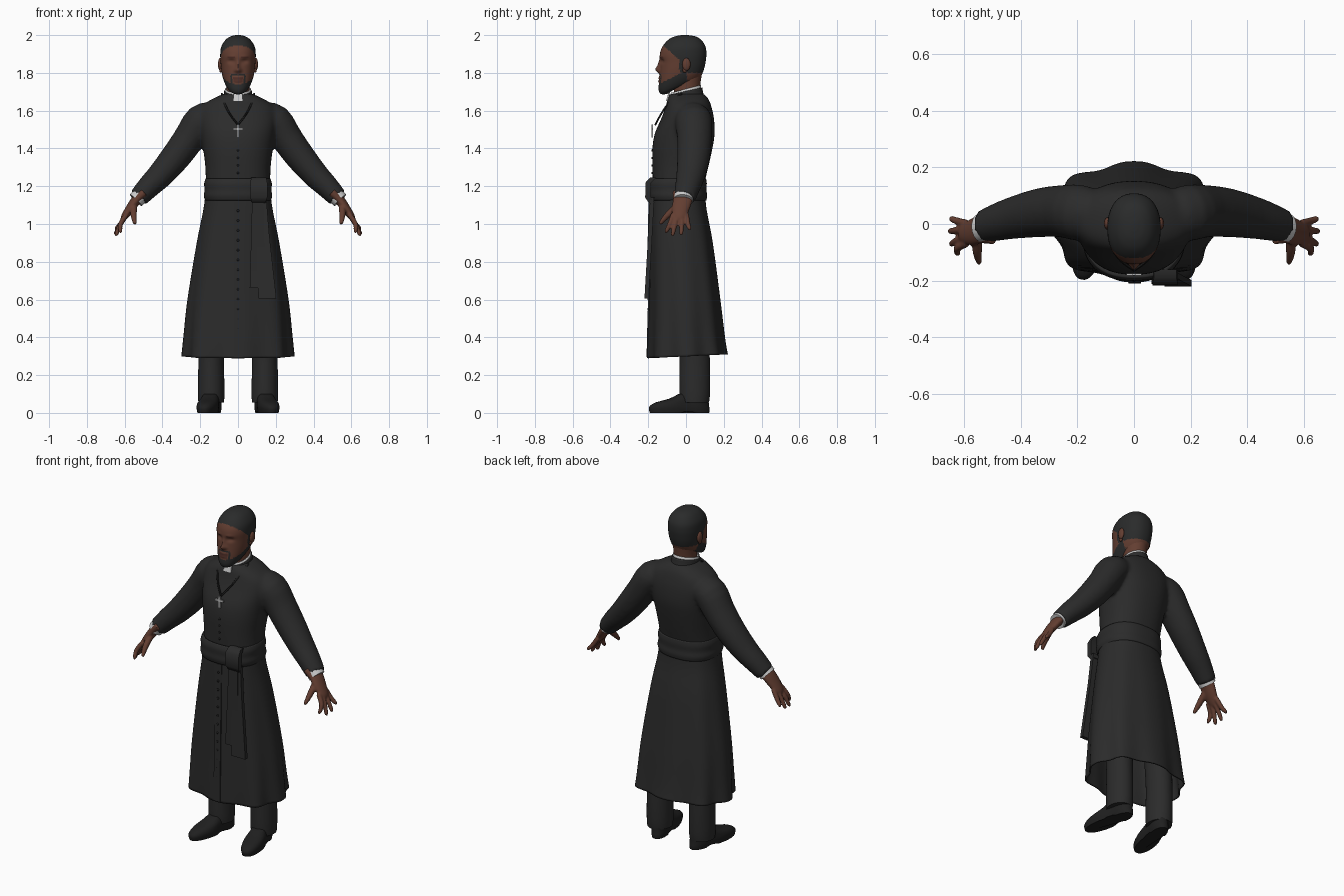
import bpy, bmesh, math
from mathutils import Vector, Matrix

if "Cube" in bpy.data.objects:
    bpy.data.objects.remove(bpy.data.objects["Cube"])


def material(name, r, g, b):
    m = bpy.data.materials.new(name)
    m.diffuse_color = (r, g, b, 1)
    m.use_nodes = True
    m.node_tree.nodes["Principled BSDF"].inputs["Base Color"].default_value = m.diffuse_color
    return m


CLOTH = material("black cloth", 0.024, 0.024, 0.024)
TRIM = material("dark trim", 0.014, 0.014, 0.014)
SKIN = material("brown skin", 0.125, 0.048, 0.031)
HAIR = material("black hair", 0.023, 0.024, 0.024)
WHITE = material("white linen", 0.6, 0.6, 0.6)
SILVER = material("silver", 0.5, 0.5, 0.5)
LIPS = material("dark lips", 0.085, 0.03, 0.022)


def spow(v, e):
    return math.copysign(abs(v) ** e, v)


def smooth_rows(rows, sub):
    """Catmull-Rom interpolation between rows of numbers."""
    out, last = [], len(rows) - 1
    for i in range(last):
        p0, p1, p2, p3 = rows[max(i - 1, 0)], rows[i], rows[i + 1], rows[min(i + 2, last)]
        for k in range(sub):
            t = k / sub
            out.append([0.5 * (2 * b + (c - a) * t + (2 * a - 5 * b + 4 * c - d) * t * t
                               + (3 * b - a - 3 * c + d) * t ** 3)
                        for a, b, c, d in zip(p0, p1, p2, p3)])
    return out + [list(rows[-1])]


def skin_rings(bm, rings, cap):
    n = len(rings[0])
    for a, b in zip(rings, rings[1:]):
        for i in range(n):
            bm.faces.new((a[i], a[(i + 1) % n], b[(i + 1) % n], b[i]))
    if cap:
        bm.faces.new(rings[0][::-1])
        bm.faces.new(rings[-1])


def loft(bm, rows, n=40, sub=3, power=2.0, cx=0.0, cap=True, folds=0.0):
    """Stacked ovals; each row is z front, z back, y front, y back, half width."""
    rings, rows = [], smooth_rows(rows, sub)
    for k, (zf, zb, yf, yb, rx) in enumerate(rows):
        ring = []
        for i in range(n):
            a = 2 * math.pi * i / n
            f = 1 + folds * (k / len(rows)) ** 1.5 * math.cos(8 * a)
            u, v = spow(math.sin(a), 2 / power) * f, spow(math.cos(a), 2 / power) * f
            y = (yf + yb) / 2 - (yb - yf) / 2 * v
            ring.append(bm.verts.new((cx + rx * u, y, zf + (zb - zf) * (1 - v) / 2)))
        rings.append(ring)
    skin_rings(bm, rings, cap)


def tube(bm, rows, n=20, sub=3, wide=1.0, side=1):
    """Round limb; each row is x, y, z, radius."""
    rows, rings = smooth_rows(rows, sub), []
    pts = [Vector((r[0] * side, r[1], r[2])) for r in rows]
    for i, p in enumerate(pts):
        d = (pts[min(i + 1, len(pts) - 1)] - pts[max(i - 1, 0)]).normalized()
        v = (Vector((0, 1, 0)) - d * d.y).normalized()
        u = d.cross(v)
        r = rows[i][3]
        rings.append([bm.verts.new(p + u * r * math.cos(2 * math.pi * k / n)
                                   + v * r * wide * math.sin(2 * math.pi * k / n)) for k in range(n)])
    skin_rings(bm, rings, True)


def box(bm, center, size):
    bmesh.ops.create_cube(bm, size=1, matrix=Matrix.Translation(center) @ Matrix.Diagonal((*size, 1)))


def ball(bm, center, size, n=16):
    bmesh.ops.create_uvsphere(bm, u_segments=n, v_segments=max(6, n // 2), radius=1,
                              matrix=Matrix.Translation(center) @ Matrix.Diagonal((*size, 1)))


def strip(bm, rows, thick=0.008):
    """Hanging cloth strip; each row is x left, x right, y, z."""
    rings = [[bm.verts.new((x, y + dy, z)) for x, dy in
              ((a, 0), (b, 0), (b, thick), (a, thick))] for a, b, y, z in rows]
    skin_rings(bm, rings, True)


def make(name, bm, *mats, voxel=0, thick=0, angle=45):
    bmesh.ops.recalc_face_normals(bm, faces=bm.faces)
    me = bpy.data.meshes.new(name)
    bm.to_mesh(me)
    bm.free()
    for m in mats:
        me.materials.append(m)
    for p in me.polygons:
        p.use_smooth = True
    me.set_sharp_from_angle(angle=math.radians(angle))
    ob = bpy.data.objects.new(name, me)
    bpy.context.collection.objects.link(ob)
    if thick:
        ob.modifiers.new("thickness", 'SOLIDIFY').thickness = thick
    if voxel:
        rm = ob.modifiers.new("blend", 'REMESH')
        rm.mode, rm.voxel_size, rm.use_smooth_shade = 'VOXEL', voxel, True
        sm = ob.modifiers.new("soften", 'SMOOTH')
        sm.factor, sm.iterations = 0.5, 5
    return ob


def flat(*rows):
    return [(z, z, a, b, w) for z, a, b, w in rows]


# Coat top with sleeves blended into the shoulders
bm = bmesh.new()
loft(bm, flat((1.1, -.175, .09, .165), (1.2, -.175, .095, .17), (1.3, -.178, .118, .173),
              (1.4, -.178, .14, .185), (1.48, -.165, .152, .197), (1.56, -.13, .148, .21),
              (1.62, -.108, .135, .195), (1.66, -.098, .12, .14), (1.69, -.08, .095, .075)), power=2.3)
for s in (1, -1):
    tube(bm, [(.13, .03, 1.565, .08), (.195, .04, 1.545, .09), (.257, .045, 1.455, .084),
              (.33, .04, 1.355, .079), (.41, .025, 1.26, .07), (.47, .01, 1.2, .062),
              (.528, -.008, 1.138, .053)], wide=1.1, side=s)
make("coat_top", bm, CLOTH, voxel=.011)

# Long skirt of the coat with soft folds
SKIRT = flat((1.2, -.18, .098, .168), (1.08, -.184, .108, .182), (.9, -.187, .14, .216),
             (.6, -.19, .178, .262), (.4, -.195, .2, .28)) + [(.29, .31, -.197, .212, .287)]
bm = bmesh.new()
loft(bm, SKIRT, n=96, sub=5, power=2.35, cap=False, folds=.05)
make("coat_skirt", bm, CLOTH, thick=.008)

# Front placket and buttons
bm = bmesh.new()
strip(bm, [(-.02, .02, -.187, 1.12), (-.02, .02, -.192, .9), (-.02, .022, -.201, .6), (-.02, .024, -.209, .295)])
make("front_placket", bm, CLOTH)
bm = bmesh.new()
for i in range(13):
    z = 1.07 - i * .052
    ball(bm, (0, -.19 - .016 * (1.07 - z), z), (.007, .006, .007), 8)
for i in range(6):
    ball(bm, (0, -.178 + .004 * i * (i > 3), 1.27 + i * .04), (.006, .006, .006), 8)
make("buttons", bm, TRIM)

# Waist sash, wrap and hanging tails
bm = bmesh.new()
loft(bm, flat((1.125, -.193, .108, .174), (1.15, -.2, .112, .181), (1.18, -.198, .108, .177),
              (1.215, -.199, .11, .179), (1.242, -.188, .106, .171)), n=64, power=2.4, cap=False)
make("waist_sash", bm, CLOTH, thick=.014)
bm = bmesh.new()
strip(bm, [(.07, .15, -.19, 1.245), (.065, .155, -.214, 1.22), (.065, .155, -.216, 1.14), (.075, .145, -.196, 1.11)], .03)
make("sash_wrap", bm, CLOTH, angle=60)
bm = bmesh.new()
strip(bm, [(.075, .135, -.198, 1.14), (.07, .14, -.202, .95), (.062, .15, -.211, .66)], .014)
strip(bm, [(.095, .15, -.19, 1.14), (.1, .165, -.2, .95), (.108, .203, -.22, .605)], .022)
make("sash_tails", bm, CLOTH)

# Standing collar, linen band and collar tab
bm = bmesh.new()
loft(bm, [(1.63, 1.66, -.105, .1, .09), (1.66, 1.69, -.096, .092, .078), (1.685, 1.722, -.088, .086, .073)], cap=False)
make("coat_collar", bm, CLOTH, thick=.008)
bm = bmesh.new()
loft(bm, [(1.66, 1.69, -.086, .08, .068), (1.695, 1.735, -.08, .08, .068)], cap=False)
make("linen_band", bm, WHITE, thick=.006)
bm = bmesh.new()
strip(bm, [(-.022, .022, -.093, 1.695), (-.025, .025, -.106, 1.65)])
make("collar_tab", bm, WHITE)

# Neck
bm = bmesh.new()
loft(bm, flat((1.62, -.06, .075, .064), (1.72, -.065, .074, .062), (1.82, -.06, .088, .066)))
make("neck", bm, SKIN)

# Head with nose, brow and lips shaped, coloured by region
bm = bmesh.new()
loft(bm, [(1.688, 1.765, -.10, .02, .02), (1.688, 1.765, -.132, .055, .05), (1.71, 1.775, -.145, .075, .066),
          (1.75, 1.80, -.143, .088, .08), (1.80, 1.83, -.139, .098, .088), (1.85, 1.86, -.136, .104, .092),
          (1.90, 1.90, -.138, .108, .094), (1.94, 1.94, -.124, .103, .088), (1.975, 1.975, -.094, .08, .066),
          (1.993, 1.993, -.06, .05, .04), (2.0, 2.0, -.025, .01, .012)], n=96, sub=7, power=2.25)


def bump(v, x, z, sx, sz):
    return math.exp(-((abs(v.x) - x) / sx) ** 2 - ((v.z - z) / sz) ** 2)


for v in bm.verts:
    p = v.co
    if p.y < -.05:
        p.y -= (.022 * bump(p, 0, 1.817, .013, .016) + .012 * bump(p, 0, 1.845, .009, .025)
                + .006 * bump(p, .014, 1.812, .009, .009) - .011 * bump(p, .035, 1.862, .02, .012)
                + .004 * bump(p, .034, 1.884, .022, .008) + .006 * bump(p, 0, 1.773, .022, .006)
                + .006 * bump(p, 0, 1.757, .018, .006) - .003 * bump(p, 0, 1.765, .025, .003))
for f in bm.faces:
    x, y, z = f.calc_center_median()
    hair = z > 1.945 or (z > 1.8 and y > -.035 - max(0, z - 1.87) * 1.15)
    beard = y < .005 and z < 1.742 + (y + .14) * .5
    moustache = y < -.1 and (1.783 < z < 1.791 and abs(x) < .036 or .03 < abs(x) < .04 and z < 1.787)
    brow = y < -.08 and .016 < abs(x) < .054 and 1.879 < z < 1.886
    lips = y < -.1 and abs(x) < .026 and 1.752 < z < 1.777
    f.material_index = 1 if hair or beard or moustache else 2 if lips or brow else 0
make("head", bm, SKIN, HAIR, LIPS, angle=80)

# Ears
bm = bmesh.new()
for s in (1, -1):
    ball(bm, (s * .094, .002, 1.845), (.012, .022, .034))
    ball(bm, (s * .09, -.006, 1.815), (.009, .012, .014))
make("ears", bm, SKIN)

# Hands: palm, four fingers and thumb, blended together
bm = bmesh.new()
for s in (1, -1):
    tube(bm, [(.50, -.012, 1.165, .032), (.54, -.018, 1.125, .027), (.568, -.028, 1.085, .025),
              (.6, -.034, 1.04, .019), (.612, -.036, 1.022, .012)], wide=1.9, side=s)
    for y0, y1, x1, z1 in ((-.068, -.103, .622, .952), (-.045, -.07, .643, .937),
                           (-.02, -.025, .647, .942), (.002, .018, .643, .968)):
        tube(bm, [(.59, y0, 1.05, .014), (.622, (y0 + y1) / 2, 1.0, .0135),
                  (x1, y1, z1 + .01, .011), (x1, y1, z1, .006)], n=12, side=s)
    tube(bm, [(.55, -.04, 1.1, .018), (.553, -.085, 1.06, .018), (.55, -.118, 1.025, .014),
              (.545, -.138, 1.0, .009)], n=12, side=s)
make("hands", bm, SKIN, voxel=.0055)

# Linen cuffs
bm = bmesh.new()
for s in (1, -1):
    tube(bm, [(.515, -.01, 1.153, .045), (.541, -.014, 1.126, .044)], wide=1.15, side=s)
make("linen_cuffs", bm, WHITE)

# Trouser legs and shoes
legs, shoes = bmesh.new(), bmesh.new()
for s in (1, -1):
    loft(legs, flat((.055, -.03, .122, .068), (.1, -.035, .127, .07), (.2, -.035, .128, .069),
                    (.32, -.035, .125, .068), (.55, -.05, .12, .075)), cx=s * .142)
    part = bmesh.new()
    loft(part, flat((0, -.195, .125, .052), (.018, -.2, .127, .056), (.035, -.196, .124, .058),
                    (.055, -.165, .122, .056), (.075, -.09, .12, .054), (.1, -.04, .115, .05)), sub=2, power=2.3)
    # Narrow the waist of the shoe and turn the toes out
    for v in part.verts:
        v.co.x *= 1 - .18 * math.exp(-((v.co.y - .01) / .05) ** 2)
        if v.co.z < .005 and -.03 < v.co.y < .04:
            v.co.z += .012
    part.transform(Matrix.Translation((s * .145, 0, 0)) @ Matrix.Rotation(s * .2, 4, 'Z'))
    tmp = bpy.data.meshes.new("tmp")
    part.to_mesh(tmp)
    part.free()
    shoes.from_mesh(tmp)
    bpy.data.meshes.remove(tmp)
make("trouser_legs", legs, CLOTH)
make("shoes", shoes, TRIM)

# Neck cord and cross pendant
bm = bmesh.new()
for s in (1, -1):
    tube(bm, [(.085, -.02, 1.69, .005), (.076, -.083, 1.65, .005), (.045, -.13, 1.585, .005), (0, -.163, 1.525, .005)], n=8, side=s)
make("neck_cord", bm, TRIM)
bm = bmesh.new()
box(bm, (0, -.178, 1.492), (.013, .008, .068))
box(bm, (0, -.178, 1.503), (.052, .008, .013))
make("cross_pendant", bm, SILVER)
